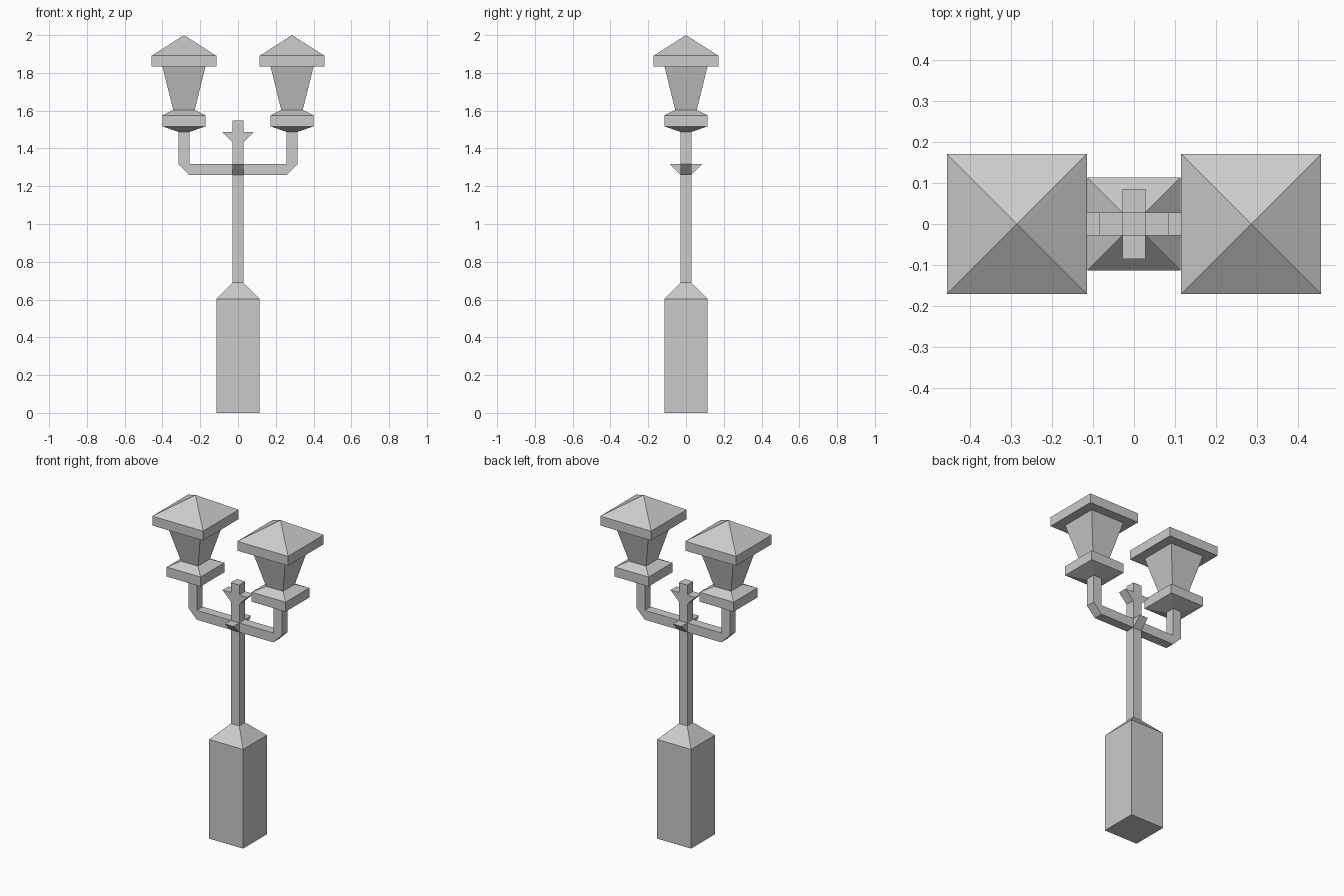
import bpy
import bmesh

if "Cube" in bpy.data.objects:
    bpy.data.objects.remove(bpy.data.objects["Cube"])

T = 0.0285   # half thickness of the bars
W = 0.114    # half width of base and lantern
LX = 0.286   # lantern offset from the post


def finish(name, bm):
    bmesh.ops.recalc_face_normals(bm, faces=bm.faces[:])
    mesh = bpy.data.meshes.new(name)
    bm.to_mesh(mesh)
    bm.free()
    obj = bpy.data.objects.new(name, mesh)
    bpy.context.collection.objects.link(obj)
    return obj


def square_stack(name, levels, cx=0.0):
    """Loft square sections given as (half width, z); zero width makes an apex."""
    bm = bmesh.new()
    rings = []
    for h, z in levels:
        corners = [(-h, -h), (h, -h), (h, h), (-h, h)] if h else [(0, 0)]
        rings.append([bm.verts.new((cx + x, y, z)) for x, y in corners])
    bm.faces.new(rings[0])
    for a, b in zip(rings, rings[1:]):
        for i in range(4):
            j = (i + 1) % 4
            top = [b[j], b[i]] if len(b) == 4 else [b[0]]
            bm.faces.new([a[i], a[j]] + top)
    if len(rings[-1]) == 4:
        bm.faces.new(rings[-1])
    return finish(name, bm)


def prism(name, profile, along_y=False):
    """Extrude a side profile (offset, z) across the bar thickness."""
    bm = bmesh.new()
    place = (lambda u, v, z: (v, u, z)) if along_y else (lambda u, v, z: (u, v, z))
    face = bm.faces.new([bm.verts.new(place(u, -T, z)) for u, z in profile])
    ext = bmesh.ops.extrude_face_region(bm, geom=[face])
    verts = [g for g in ext["geom"] if isinstance(g, bmesh.types.BMVert)]
    bmesh.ops.translate(bm, verts=verts, vec=place(0, 2 * T, 0))
    return finish(name, bm)


# Pedestal running up into the post
square_stack("base_and_post", [(W, 0), (W, 0.603), (T, 0.69), (T, 1.547)])

for side, s in (("left", -1), ("right", 1)):
    # Bent arm with chamfered elbow
    prism(side + "_arm", [(s * x, z) for x, z in (
        (T, 1.26), (LX - T, 1.26), (LX + T, 1.317), (LX + T, 1.487),
        (LX - T, 1.487), (LX - T, 1.317), (T, 1.317))])

    # Lantern: holder, flared glass body and pyramid roof
    square_stack(side + "_lantern", [
        (T, 1.487), (W, 1.517), (W, 1.575), (0.057, 1.604), (W, 1.834),
        (0.171, 1.834), (0.171, 1.891), (0, 2.0)], s * LX)

    # Finial wings near the top of the post
    prism(side + "_finial_wing",
          [(s * T, 1.431), (s * 0.084, 1.487), (s * T, 1.487)])

# Wedge ornaments on the front and back at arm height
for side, s in (("front", -1), ("back", 1)):
    prism(side + "_wedge",
          [(s * T, 1.26), (s * 0.085, 1.317), (s * T, 1.317)], along_y=True)
